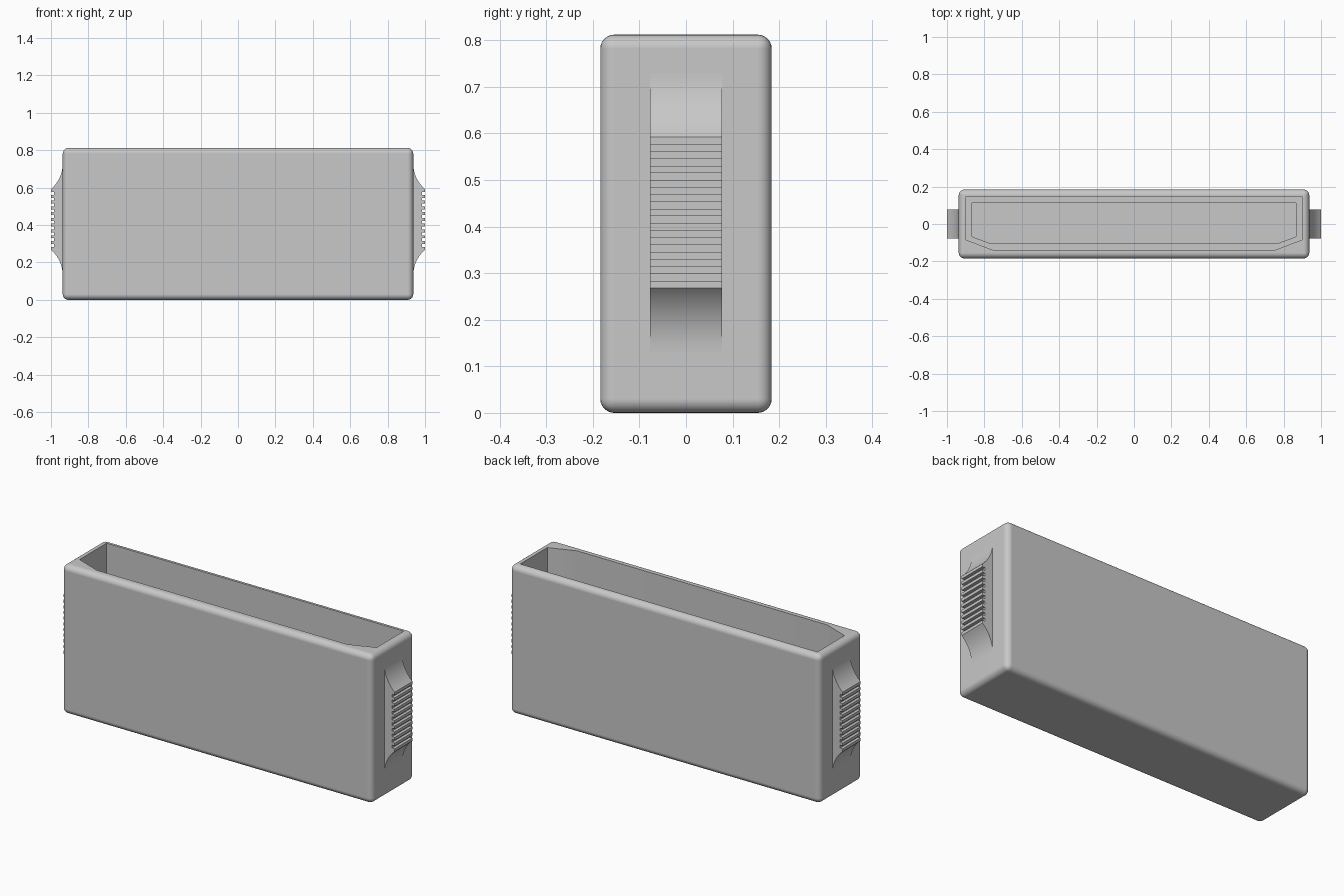
import bpy, bmesh, math

cube = bpy.data.objects.get("Cube")
if cube:
    bpy.data.objects.remove(cube, do_unlink=True)

grey = bpy.data.materials.new("light grey plastic")
colour = (0.58, 0.58, 0.58, 1)
grey.diffuse_color = colour
grey.use_nodes = True
grey.node_tree.nodes["Principled BSDF"].inputs["Base Color"].default_value = colour

HALF_X, HALF_Y, HEIGHT = 0.937, 0.184, 0.812


def make_object(name, bm):
    bmesh.ops.recalc_face_normals(bm, faces=bm.faces)
    mesh = bpy.data.meshes.new(name)
    bm.to_mesh(mesh)
    bm.free()
    mesh.materials.append(grey)
    obj = bpy.data.objects.new(name, mesh)
    bpy.context.collection.objects.link(obj)
    return obj


def prism(name, outline, sweep):
    """Extrude a closed outline of 3D points along a vector."""
    bm = bmesh.new()
    face = bm.faces.new([bm.verts.new(p) for p in outline])
    ext = bmesh.ops.extrude_face_region(bm, geom=[face])
    verts = [v for v in ext["geom"] if isinstance(v, bmesh.types.BMVert)]
    bmesh.ops.translate(bm, verts=verts, vec=sweep)
    return make_object(name, bm)


def activate(obj):
    bpy.ops.object.select_all(action="DESELECT")
    obj.select_set(True)
    bpy.context.view_layer.objects.active = obj


def pocket(name, half_x, back, front, chamfer_x, chamfer_y, bottom):
    """Cutter with its two front corners chamfered."""
    right = [(half_x, back), (half_x, chamfer_y), (chamfer_x, front)]
    left = [(-x, y) for x, y in reversed(right)]
    return prism(name, [(x, y, bottom) for x, y in right + left], (0, 0, 1))


# Rounded case body
bm = bmesh.new()
bmesh.ops.create_cube(bm, size=1)
bmesh.ops.scale(bm, verts=bm.verts, vec=(2 * HALF_X, 2 * HALF_Y, HEIGHT))
bmesh.ops.translate(bm, verts=bm.verts, vec=(0, 0, HEIGHT / 2))
bmesh.ops.bevel(bm, geom=bm.edges[:], offset=0.03, segments=6, profile=0.5,
                affect="EDGES")
body = make_object("case_body", bm)

# Stepped cavity, open at the top
cutters = [
    pocket("upper_cavity", 0.897, 0.148, -0.138, 0.757, -0.085, 0.3),
    pocket("lower_cavity", 0.865, 0.113, -0.105, 0.765, -0.068, 0.05),
]
activate(body)
for cutter in cutters:
    cutter.hide_render = True
    mod = body.modifiers.new(cutter.name, "BOOLEAN")
    mod.operation, mod.solver, mod.object = "DIFFERENCE", "EXACT", cutter
    bpy.ops.object.modifier_apply(modifier=mod.name)
    bpy.data.objects.remove(cutter, do_unlink=True)

# Ribbed side grips with concave run-outs
RIBS, MID, HALF_GRIP, RISE, RUN = 11, 0.43, 0.162, 0.063, 0.138
radius = (RISE ** 2 + RUN ** 2) / (2 * RISE)
sweep_angle = math.asin(RUN / radius)
ramp = []
for i in range(13):
    a = sweep_angle * i / 12
    ramp.append((HALF_X + radius * (1 - math.cos(a)),
                 HALF_GRIP + RUN - radius * math.sin(a)))
step = 2 * HALF_GRIP / (2 * RIBS - 1)
ribs = []
for i in range(RIBS - 1):
    top = HALF_GRIP - (2 * i + 1) * step
    ribs += [(1, top), (0.984, top), (0.984, top - step), (1, top - step)]
lower = [(x, -z) for x, z in reversed(ramp)]
inner = HALF_X - 0.01
profile = ramp + ribs + lower
profile += [(inner, lower[-1][1]), (inner, ramp[0][1])]

grips = []
for name, side in (("left_grip", 1), ("right_grip", -1)):
    outline = [(side * x, -0.077, MID + z) for x, z in profile]
    grips.append(prism(name, outline, (0, 0.154, 0)))

# Smooth fillets, crisp edges
for obj in [body] + grips:
    activate(obj)
    bpy.ops.object.shade_smooth_by_angle(angle=math.radians(30))
    mod = obj.modifiers.new("even_shading", "WEIGHTED_NORMAL")
    mod.keep_sharp = True
